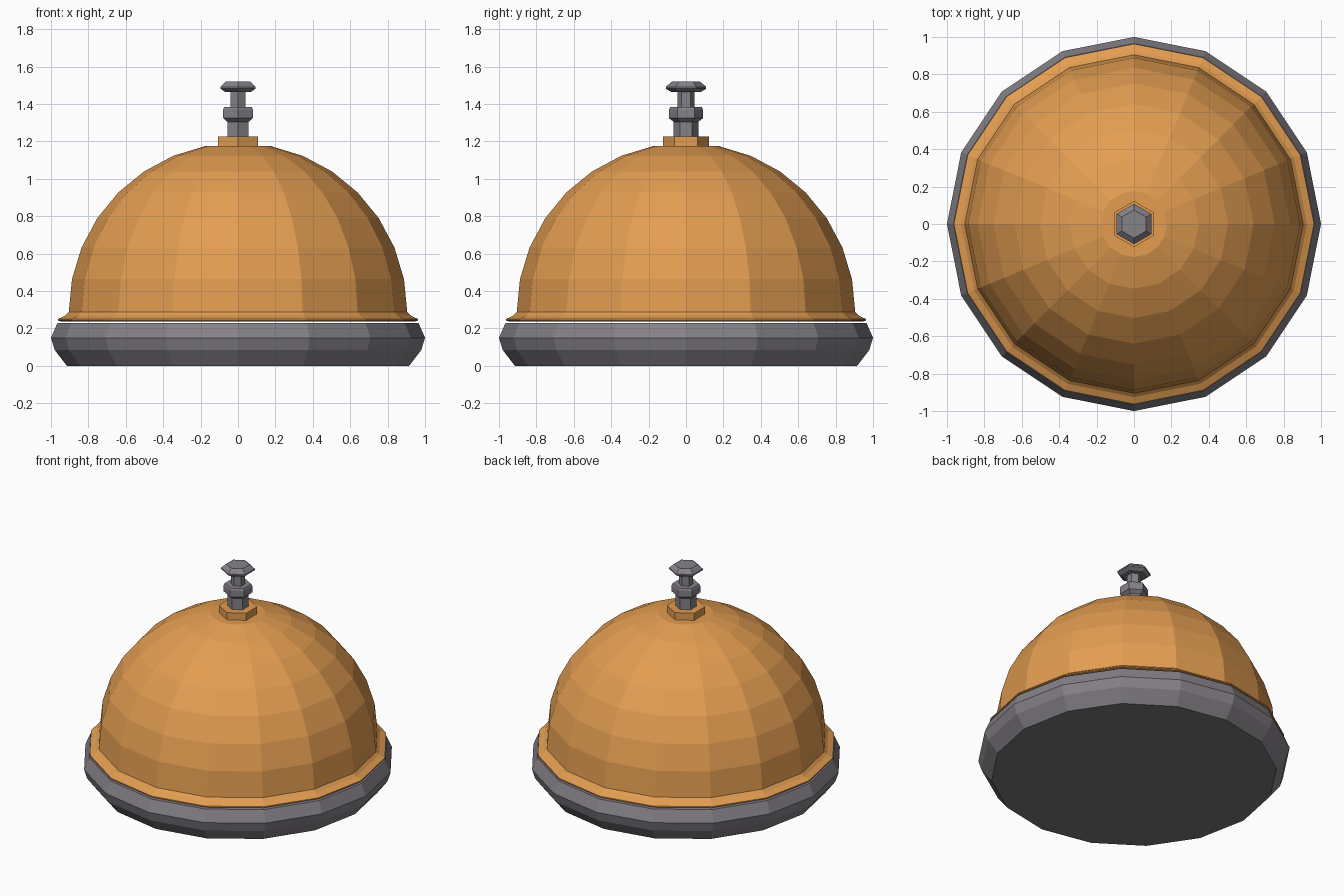
import bpy
import bmesh
from math import sin, cos, pi, radians

cube = bpy.data.objects.get("Cube")
if cube:
    bpy.data.objects.remove(cube, do_unlink=True)


def make_material(name, rgb):
    mat = bpy.data.materials.new(name)
    mat.use_nodes = True
    colour = (*rgb, 1.0)
    mat.diffuse_color = colour
    mat.node_tree.nodes["Principled BSDF"].inputs["Base Color"].default_value = colour
    return mat


brass = make_material("warm brass", (0.77, 0.34, 0.083))
steel = make_material("steel grey", (0.235, 0.22, 0.246))
felt = make_material("dark felt", (0.19, 0.19, 0.19))


def lathe(name, profile, sides, materials, turn=0.0):
    """Flat-shaded solid of revolution from (radius, height) pairs, bottom to top."""
    bm = bmesh.new()
    rings = []
    for r, z in profile:
        angles = [turn + 2 * pi * i / sides for i in range(sides)]
        rings.append([bm.verts.new((r * cos(a), r * sin(a), z)) for a in angles])
    for low, high in zip(rings, rings[1:]):
        for i in range(sides):
            j = (i + 1) % sides
            bm.faces.new((low[i], low[j], high[j], high[i]))
    bottom = bm.faces.new(rings[0][::-1])
    bm.faces.new(rings[-1])
    bottom.material_index = len(materials) - 1
    mesh = bpy.data.meshes.new(name)
    bm.to_mesh(mesh)
    bm.free()
    for mat in materials:
        mesh.materials.append(mat)
    obj = bpy.data.objects.new(name, mesh)
    bpy.context.collection.objects.link(obj)
    return obj


# Base with a felt underside
lathe("base", [(0.915, 0), (0.98, 0.085), (1.0, 0.15), (0.965, 0.23)], 16, [steel, felt])

# Bell dome: flared rim, then a hemisphere with a small flat top
dome_radius, dome_centre, steps = 0.905, 0.287, 8
dome = [(0.94, 0.236), (0.963, 0.242), (0.963, 0.25), (0.925, 0.268)]
for k in range(steps):
    a = k * (pi / 2) / steps
    dome.append((dome_radius * cos(a), dome_centre + dome_radius * sin(a)))
lathe("bell_dome", dome, 16, [brass])

# Hexagonal fittings on top, points towards front and back
hex_turn = radians(30)
lathe("nut", [(0.123, 1.165), (0.123, 1.225)], 6, [brass], hex_turn)
plunger = [
    (0.066, 1.22), (0.066, 1.305),                                  # lower stem
    (0.092, 1.325), (0.092, 1.37), (0.085, 1.383), (0.046, 1.383),  # collar
    (0.046, 1.465), (0.08, 1.465), (0.108, 1.482),                  # stem and button
    (0.108, 1.492), (0.075, 1.52),
]
lathe("plunger", plunger, 6, [steel], hex_turn)
